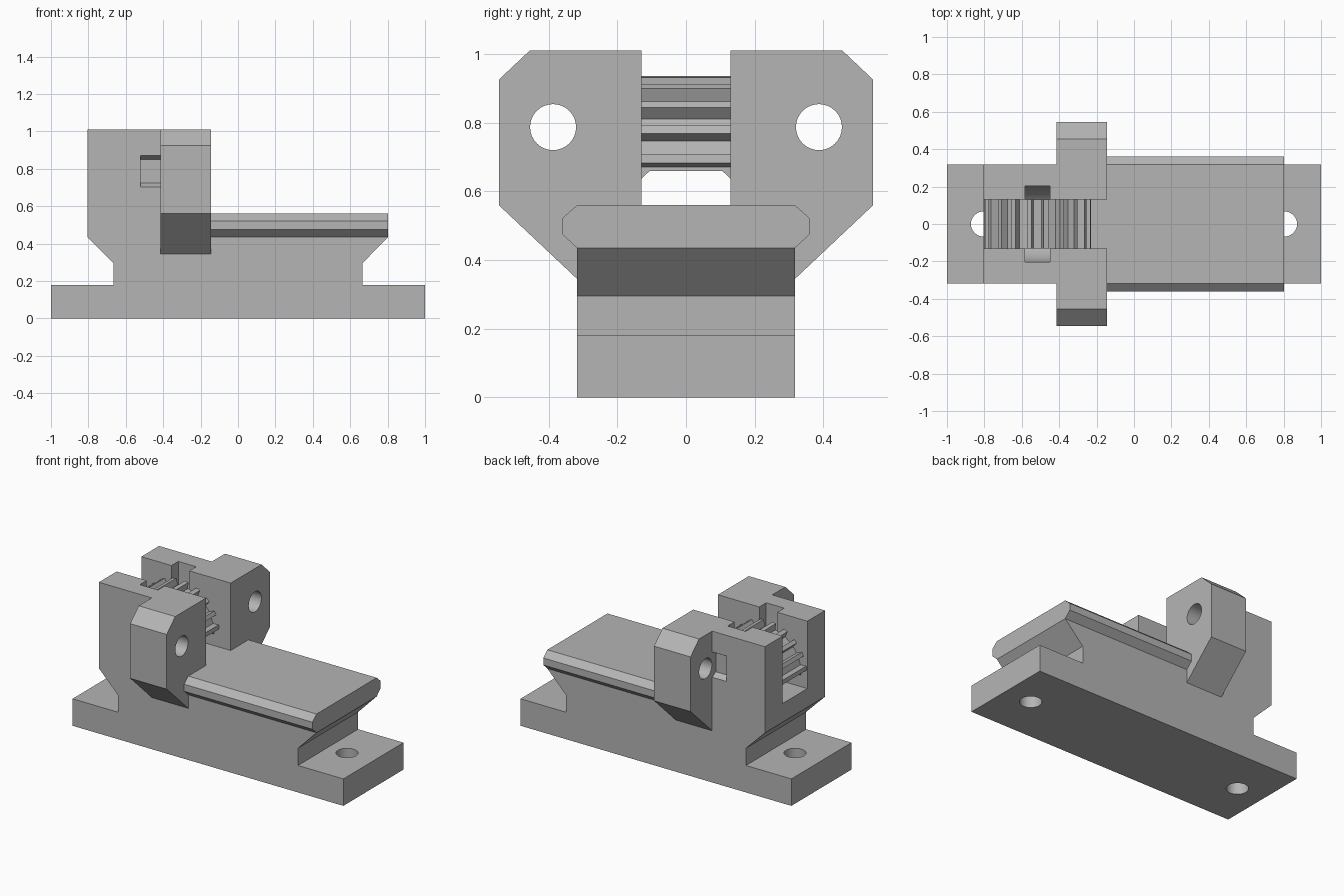
import bpy, bmesh, math
from mathutils import Vector

cube = bpy.data.objects.get("Cube")
if cube:
    bpy.data.objects.remove(cube, do_unlink=True)

grey = bpy.data.materials.new("plain grey")
grey.use_nodes = True
COLOUR = (0.46, 0.46, 0.46, 1)
grey.diffuse_color = COLOUR
grey.node_tree.nodes["Principled BSDF"].inputs["Base Color"].default_value = COLOUR


def prism(name, outline, axis, start, end):
    """Extrude a closed 2D outline along an axis."""
    place = {"x": lambda p, t: Vector((t, p[0], p[1])),
             "y": lambda p, t: Vector((p[0], t, p[1])),
             "z": lambda p, t: Vector((p[0], p[1], t))}[axis]
    bm = bmesh.new()
    face = bm.faces.new([bm.verts.new(place(p, start)) for p in outline])
    extruded = bmesh.ops.extrude_face_region(bm, geom=[face])["geom"]
    moved = [v for v in extruded if isinstance(v, bmesh.types.BMVert)]
    shift = place((0, 0), end) - place((0, 0), start)
    bmesh.ops.translate(bm, verts=moved, vec=shift)
    bmesh.ops.recalc_face_normals(bm, faces=bm.faces)
    mesh = bpy.data.meshes.new(name)
    bm.to_mesh(mesh)
    bm.free()
    mesh.materials.append(grey)
    obj = bpy.data.objects.new(name, mesh)
    bpy.context.collection.objects.link(obj)
    return obj


def ring(cx, cy, radius, sides, turn=0.0):
    return [(cx + radius * math.cos(turn + math.tau * i / sides),
             cy + radius * math.sin(turn + math.tau * i / sides)) for i in range(sides)]


def combine(target, tool, operation):
    """Apply a boolean and discard the tool."""
    mod = target.modifiers.new(operation, "BOOLEAN")
    mod.operation, mod.solver, mod.object = operation, "EXACT", tool
    bpy.context.view_layer.update()
    graph = bpy.context.evaluated_depsgraph_get()
    mesh = bpy.data.meshes.new_from_object(target.evaluated_get(graph))
    target.modifiers.clear()
    target.data = mesh
    bpy.data.objects.remove(tool, do_unlink=True)


HALF = 0.317        # half width of the base
TOP = 1.01
DECK = 0.56
TOWER_BACK, TOWER_FRONT, EAR_BACK = -0.805, -0.145, -0.415
BOLT_Y, BOLT_Z = 0.387, 0.787

# Base, undercut body and tower
body = prism("mount_body", [
    (-1, 0), (1, 0), (1, 0.18), (0.665, 0.18), (0.665, 0.295), (0.802, 0.435),
    (0.802, DECK), (TOWER_FRONT, DECK), (TOWER_FRONT, TOP), (TOWER_BACK, TOP),
    (TOWER_BACK, 0.435), (-0.665, 0.295), (-0.665, 0.18), (-1, 0.18)], "y", -HALF, HALF)

# Bevelled deck edges and bolt ears on both sides
for s in (1, -1):
    rail = [(0.2, 0.435), (HALF, 0.435), (0.36, 0.475), (0.36, 0.522), (HALF, DECK), (0.2, DECK)]
    combine(body, prism("deck_edge", [(s * y, z) for y, z in rail], "x", -0.2, 0.802), "UNION")
    ear = [(0.2, 0.345), (HALF, 0.345), (0.545, DECK), (0.545, 0.925), (0.455, TOP), (0.2, TOP)]
    combine(body, prism("ear", [(s * y, z) for y, z in ear], "x", EAR_BACK, TOWER_FRONT), "UNION")

# Belt channel through the tower
channel = [(-0.13, DECK), (0.13, DECK), (0.13, 1.2), (-0.13, 1.2)]
combine(body, prism("channel_cutter", channel, "x", -1.1, 0), "DIFFERENCE")

# Round-bottomed drop-in slot
slot = [(0.203 * math.cos(a), 0.79 + 0.203 * math.sin(a))
        for a in (math.pi + math.pi * i / 24 for i in range(25))]
slot += [(0.203, 1.2), (-0.203, 1.2)]
combine(body, prism("slot_cutter", slot, "x", -0.583, -0.45), "DIFFERENCE")

# Bolt holes, hexagonal nut pockets and base screw holes
for s in (1, -1):
    combine(body, prism("bolt_cutter", ring(s * BOLT_Y, BOLT_Z, 0.067, 32),
                        "x", EAR_BACK - 0.05, 0), "DIFFERENCE")
    combine(body, prism("nut_cutter", ring(s * BOLT_Y, BOLT_Z, 0.125, 6, math.pi / 6),
                        "x", -0.52, EAR_BACK), "DIFFERENCE")
    combine(body, prism("screw_cutter", ring(s * 0.805, 0, 0.067, 32),
                        "z", -0.1, 0.25), "DIFFERENCE")

# Toothed half wheel that holds the belt
CX, CZ, ROOT, TIP, FLOOR = -0.515, 0.65, 0.245, 0.287, 0.66
arch = [(CX + ROOT, FLOOR)]
for k in range(10):
    a = math.radians(9 + 18 * k)
    out, along = Vector((math.cos(a), math.sin(a))), Vector((-math.sin(a), math.cos(a)))
    for radius, offset in ((ROOT, -0.017), (TIP, -0.013), (TIP, 0.013), (ROOT, 0.017)):
        arch.append(tuple(Vector((CX, CZ)) + out * radius + along * offset))
arch.append((CX - ROOT, FLOOR))
wheel = prism("toothed_arch", arch, "y", -0.13, 0.13)

# Small gussets under the half wheel
gussets = [prism(name, [(s * 0.13, FLOOR), (s * 0.105, FLOOR), (s * 0.13, 0.637)],
                 "x", CX - ROOT, CX + ROOT)
           for s, name in ((1, "left_gusset"), (-1, "right_gusset"))]

# Smooth the round holes, keep everything else crisp
bpy.ops.object.select_all(action="DESELECT")
body.select_set(True)
bpy.context.view_layer.objects.active = body
bpy.ops.object.shade_smooth_by_angle(angle=math.radians(25))
